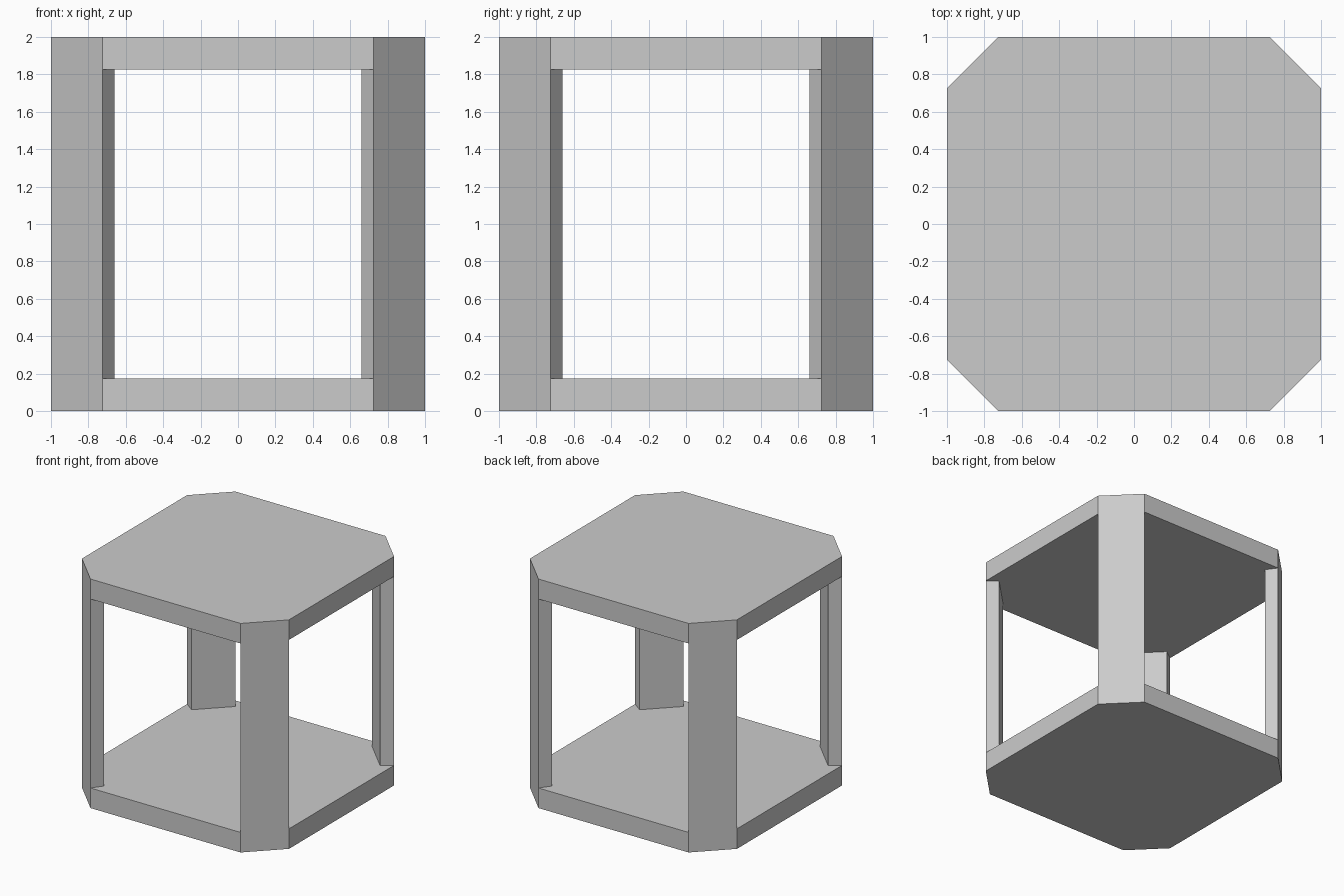
import bpy
import bmesh

if "Cube" in bpy.data.objects:
    bpy.data.objects.remove(bpy.data.objects["Cube"])

HEIGHT, SLAB = 2.0, 0.175      # overall height, slab thickness
HALF, FLAT = 1.0, 0.725        # half width, half length of the straight sides
INNER = 0.91                   # inner side of the posts, scaled toward the centre

# Chamfered square, counter-clockwise; edges 0-1, 2-3, 4-5, 6-7 are the corners
plan = []
x, y, u, v = FLAT, -HALF, HALF, -FLAT
for _ in range(4):
    plan += [(x, y), (u, v)]
    x, y, u, v = -y, x, -v, u

bm = bmesh.new()


def ring(z, scale=1.0):
    return [bm.verts.new((px * scale, py * scale, z)) for px, py in plan]


bottom, floor, ceiling, top = (ring(z) for z in (0, SLAB, HEIGHT - SLAB, HEIGHT))
floor_in, ceiling_in = ring(SLAB, INNER), ring(HEIGHT - SLAB, INNER)

# Outer faces of the two slabs
bm.faces.new(bottom[::-1])
bm.faces.new(top)

# Inner faces of the slabs, notched around the posts
for outer, inner in ((floor, floor_in), (ceiling, ceiling_in)):
    outline = []
    for a in range(0, 8, 2):
        outline += [outer[a], inner[a], inner[a + 1], outer[a + 1]]
    bm.faces.new(outline)

for a in range(0, 8, 2):
    b, c = a + 1, (a + 2) % 8
    # Full-height chamfer on the outside of the post
    bm.faces.new([bottom[a], bottom[b], floor[b], ceiling[b],
                  top[b], top[a], ceiling[a], floor[a]])
    # Back and ends of the post
    bm.faces.new([floor_in[b], floor_in[a], ceiling_in[a], ceiling_in[b]])
    for k in (a, b):
        bm.faces.new([floor[k], floor_in[k], ceiling_in[k], ceiling[k]])
    # Slab edges above and below the opening
    bm.faces.new([bottom[b], bottom[c], floor[c], floor[b]])
    bm.faces.new([ceiling[b], ceiling[c], top[c], top[b]])

bmesh.ops.recalc_face_normals(bm, faces=bm.faces[:])
mesh = bpy.data.meshes.new("open_cube_frame")
bm.to_mesh(mesh)
bm.free()
bpy.context.collection.objects.link(bpy.data.objects.new("open_cube_frame", mesh))
